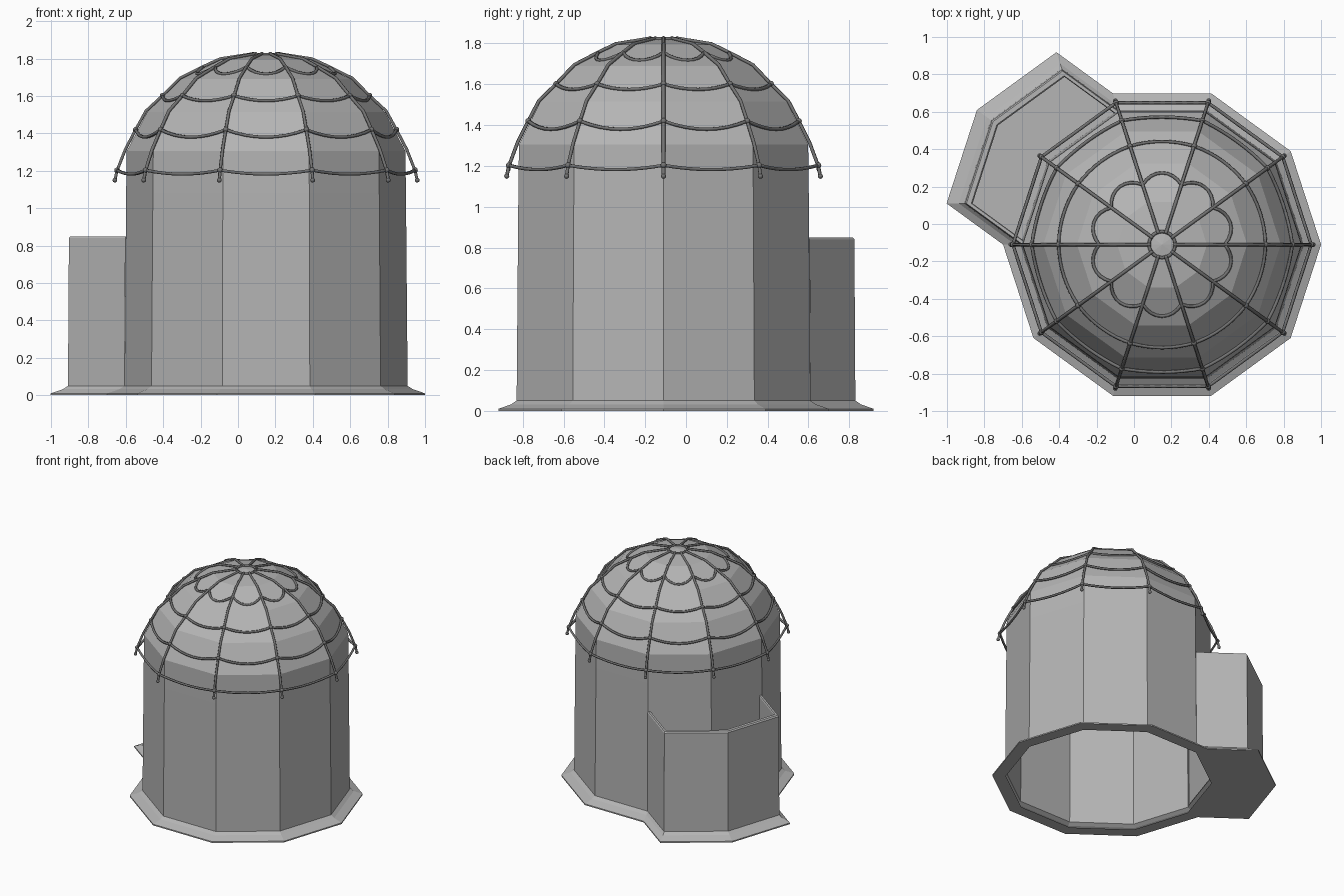
import bpy, bmesh, math
from mathutils import Vector

if "Cube" in bpy.data.objects:
    bpy.data.objects.remove(bpy.data.objects["Cube"])

N = 10
STEP = 2 * math.pi / N
CX, CY = 0.15, -0.11              # tower axis
WALL = 0.75                       # tower wall radius


def material(name, v):
    m = bpy.data.materials.new(name)
    m.diffuse_color = (v, v, v, 1)
    m.use_nodes = True
    m.node_tree.nodes["Principled BSDF"].inputs["Base Color"].default_value = m.diffuse_color
    return m


STONE = material("stone_grey", 0.46)
ROPE = material("rope_dark_grey", 0.17)


def polar(r, a, z):
    return Vector((CX + r * math.cos(a), CY + r * math.sin(a), z))


def finish(name, bm, mat):
    bmesh.ops.remove_doubles(bm, verts=bm.verts, dist=0.0001)
    bmesh.ops.recalc_face_normals(bm, faces=bm.faces)
    me = bpy.data.meshes.new(name)
    bm.to_mesh(me)
    bm.free()
    me.materials.append(mat)
    ob = bpy.data.objects.new(name, me)
    bpy.context.collection.objects.link(ob)
    return ob


# Ten-sided domed tower, open underneath
profile = [(0.752, 0), (0.85, 0), (0.85, 0.01), (0.785, 0.032), (0.757, 0.05),
           (0.748, 1.08), (0.745, 1.305), (0.635, 1.515), (0.455, 1.69), (0.24, 1.795)]
bm = bmesh.new()
rings = [[bm.verts.new(polar(r, i * STEP, z)) for i in range(N)] for r, z in profile]
for lo, hi in zip(rings, rings[1:]):
    for i in range(N):
        j = (i + 1) % N
        bm.faces.new((lo[i], lo[j], hi[j], hi[i]))
apex = bm.verts.new((CX, CY, 1.83))
for i in range(N):
    bm.faces.new((rings[-1][i], rings[-1][(i + 1) % N], apex))
finish("domed_tower", bm, STONE)

# Lower bay pushed out from the tower, open at the top
SHIFT = Vector((-0.302, 0.22, 0))
AXIS = SHIFT.normalized()
A = [math.radians(d) for d in (180, 144, 108)]


def bay_loop(r, z):
    t = max(0, WALL - r)
    return [polar(r, A[0], z) + AXIS * t] + [polar(r, a, z) + SHIFT for a in A] + \
           [polar(r, A[2], z) + AXIS * t, polar(max(r, WALL), A[1], z)]


bay = [(0.85, 0), (0.85, 0.01), (0.785, 0.032), (0.757, 0.05), (0.752, 0.84),
       (0.744, 0.85), (0.718, 0.85), (0.711, 0.842), (0.711, 0.05)]
bm = bmesh.new()
loops = [[bm.verts.new(p) for p in bay_loop(r, z)] for r, z in bay]
for lo, hi in zip(loops, loops[1:]):
    for i in range(4):
        bm.faces.new((lo[i], lo[i + 1], hi[i + 1], hi[i]))
bm.faces.new(loops[0][::-1])
bm.faces.new(loops[-1])
for v in [v for v in bm.verts if not v.link_faces]:
    bm.verts.remove(v)
finish("side_bay", bm, STONE)


# Rope net
def ropes(name, paths, radius, cyclic=False):
    cu = bpy.data.curves.new(name, 'CURVE')
    cu.dimensions = '3D'
    cu.bevel_depth = radius
    cu.bevel_resolution = 1
    cu.use_fill_caps = True
    for pts in paths:
        sp = cu.splines.new('POLY')
        sp.points.add(len(pts) - 1)
        for p, co in zip(sp.points, pts):
            p.co = (*co, 1)
        sp.use_cyclic_u = cyclic
        sp.use_smooth = True
    cu.materials.append(ROPE)
    ob = bpy.data.objects.new(name, cu)
    bpy.context.collection.objects.link(ob)
    return ob


# Ropes running down the dome corners
down = [(0.07, 1.826), (0.245, 1.799), (0.335, 1.758), (0.46, 1.696), (0.553, 1.602),
        (0.642, 1.520), (0.697, 1.42), (0.752, 1.315), (0.797, 1.2), (0.808, 1.15)]
ropes("net_down_ropes", [[polar(r, i * STEP, z) for r, z in down] for i in range(N)], 0.009)

# Sagging ropes around: node radius, node z, middle radius, middle z
around = [(0.335, 1.757, 0.383, 1.717), (0.553, 1.602, 0.551, 1.575),
          (0.697, 1.42, 0.682, 1.38), (0.797, 1.203, 0.758, 1.182)]
SEG = 8
paths = []
for r, z, rm, zm in around:
    pts = []
    for k in range(N * SEG):
        s = (k % SEG) / SEG
        w = 4 * s * (1 - s)
        pts.append(polar(r + (rm - r) * w, k * STEP / SEG, z + (zm - z) * w))
    paths.append(pts)
paths.append([polar(0.07, k * STEP / 2, 1.823) for k in range(N * 2)])
ropes("net_ring_ropes", paths, 0.009, True)

# Knots where ropes cross and at the loose ends
bm = bmesh.new()
knots = [(r, z, 0.015) for r, z, _, _ in around[1:]] + [(0.808, 1.15, 0.013), (0.07, 1.825, 0.011)]
for r, z, size in knots:
    for i in range(N):
        res = bmesh.ops.create_icosphere(bm, subdivisions=2, radius=size)
        bmesh.ops.translate(bm, verts=res["verts"], vec=polar(r, i * STEP, z))
for f in bm.faces:
    f.smooth = True
finish("net_knots", bm, ROPE)
